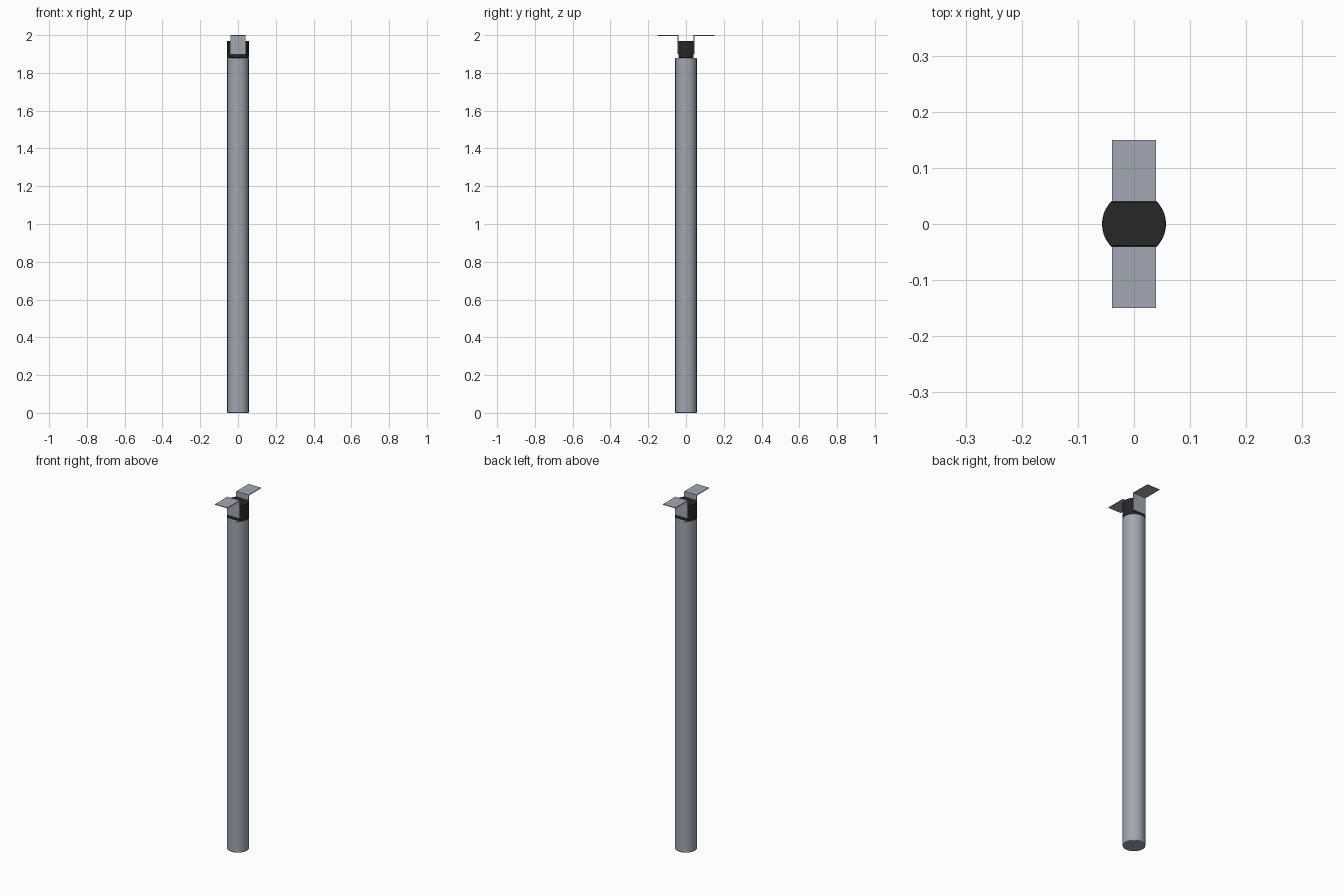
import bpy, bmesh, math

if "Cube" in bpy.data.objects:
    bpy.data.objects.remove(bpy.data.objects["Cube"])

R = 0.057


def extrude_profile(name, pts, vec, bevel=0.0, mat=None):
    """Make a closed prism from a planar outline pushed along vec."""
    bm = bmesh.new()
    face = bm.faces.new([bm.verts.new(p) for p in pts])
    ext = bmesh.ops.extrude_face_region(bm, geom=[face])
    bmesh.ops.translate(bm, vec=vec, verts=[g for g in ext["geom"] if isinstance(g, bmesh.types.BMVert)])
    bmesh.ops.recalc_face_normals(bm, faces=bm.faces)
    me = bpy.data.meshes.new(name)
    bm.to_mesh(me)
    bm.free()
    ob = bpy.data.objects.new(name, me)
    bpy.context.collection.objects.link(ob)
    if mat:
        me.materials.append(mat)
    if bevel:
        mod = ob.modifiers.new("edge", 'BEVEL')
        mod.width = bevel
        mod.segments = 2
        mod.limit_method = 'ANGLE'
        mod.angle_limit = math.radians(30)
    return ob


def smooth(ob):
    bpy.ops.object.select_all(action='DESELECT')
    ob.select_set(True)
    bpy.context.view_layer.objects.active = ob
    bpy.ops.object.shade_smooth_by_angle(angle=math.radians(30))


def material(name, rgb):
    m = bpy.data.materials.new(name)
    m.diffuse_color = (*rgb, 1)
    m.use_nodes = True
    m.node_tree.nodes["Principled BSDF"].inputs["Base Color"].default_value = m.diffuse_color
    return m


steel = material("steel_grey", (0.36, 0.39, 0.44))
black = material("black_plastic", (0.02, 0.02, 0.02))

# Long round post
N = 64
ring = [(R * math.cos(2 * math.pi * i / N), R * math.sin(2 * math.pi * i / N), 0) for i in range(N)]
smooth(extrude_profile("post", ring, (0, 0, 1.88), 0.003, steel))

# Dark head: round disc with flattened front and back
half = 0.04
a = math.asin(half / R)
arc = [-a + 2 * a * i / 20 for i in range(21)]
outline = [(R * math.cos(t), R * math.sin(t), 1.88) for t in arc]
outline += [(-x, -y, z) for x, y, z in outline]
smooth(extrude_profile("head_block", outline, (0, 0, 0.09), 0.002, black))

# Thin angle brackets, front and back
w, t = 0.039, 0.004
for name, s in (("front_bracket", -1), ("back_bracket", 1)):
    prof = [(half, 1.9), (half, 2.0), (0.15, 2.0), (0.15, 2.0 - t), (half + t, 2.0 - t), (half + t, 1.9)]
    extrude_profile(name, [(-w, s * y, z) for y, z in prof], (2 * w, 0, 0), 0, steel)
